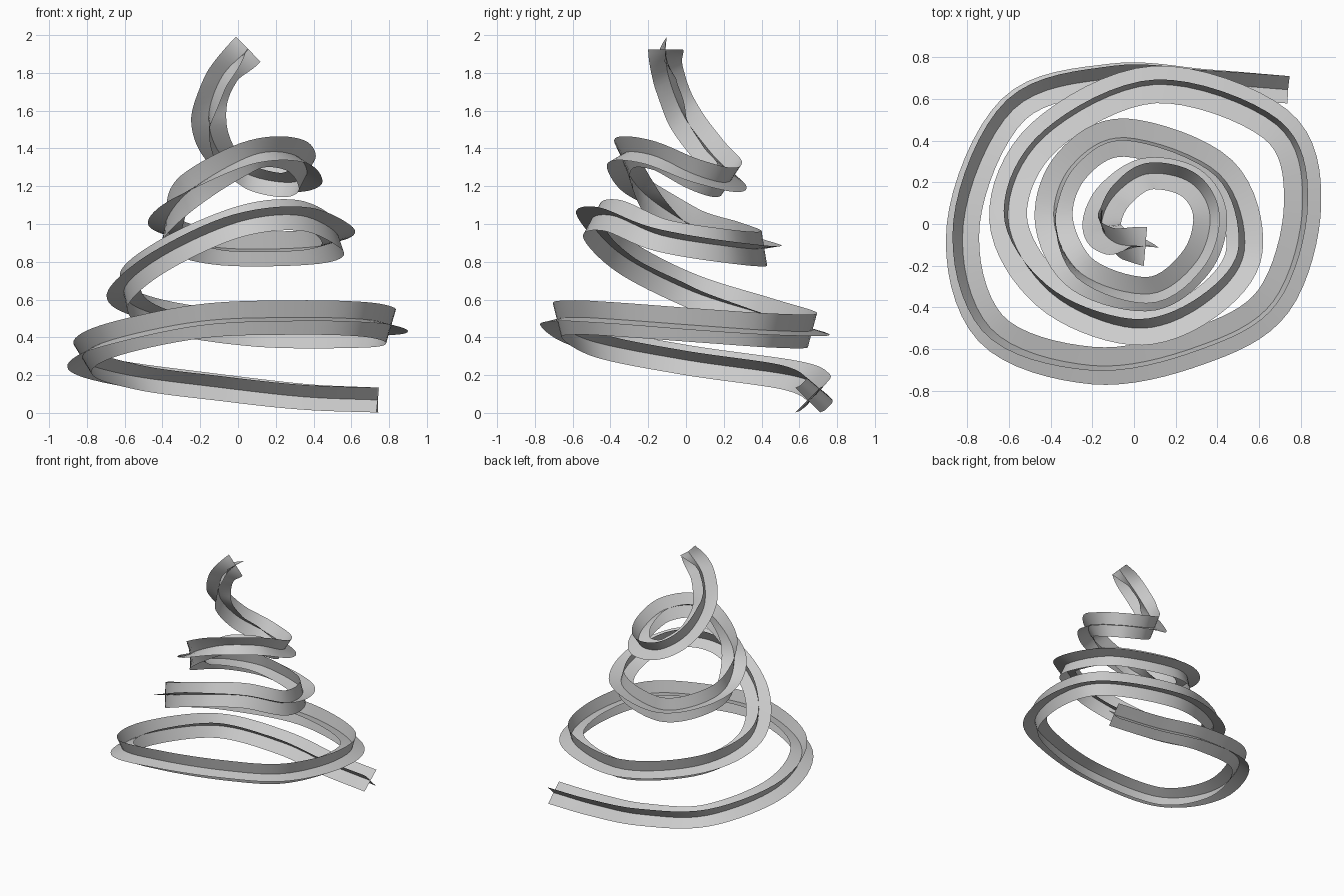
import bpy, math
from mathutils import Vector

if "Cube" in bpy.data.objects:
    bpy.data.objects.remove(bpy.data.objects["Cube"])

HALF = 0.093   # half width of each of the two crossed ribbons
STEPS = 8      # rings between path points

# Spiral path: x, y, z and outward lean of the upright ribbon (degrees)
PATH = [
    (.74, .645, .068, 45), (.35, .675, .085, 43), (-.1, .70, .135, 40), (-.58, .55, .20, 36),
    (-.82, 0, .28, 32), (-.69, -.5, .38, 24), (-.2, -.68, .485, 15), (.3, -.59, .505, 12),
    (.67, -.37, .495, 13), (.81, .1, .46, 16), (.68, .48, .435, 16), (.1, .67, .44, 15),
    (-.43, .42, .52, 15), (-.605, .03, .645, 12), (-.4, -.33, .83, -10), (0, -.50, 1.01, -28),
    (.33, -.39, 1.045, -27), (.53, -.13, .94, -20), (.41, .24, .88, -12), (-.04, .415, .87, -9),
    (-.3, .28, .92, -11), (-.385, .02, 1.0, -10), (-.25, -.24, 1.18, 15), (.08, -.335, 1.365, 28),
    (.30, -.18, 1.365, 28), (.365, .04, 1.265, 29), (.27, .2, 1.22, 33), (.06, .24, 1.26, 33),
    (-.10, .13, 1.38, 22), (-.155, -.01, 1.57, 2), (-.085, -.092, 1.78, -40), (.055, -.108, 1.925, -90),
]


def spline(points, steps):
    """Smooth curve through the points."""
    p = [Vector(q) for q in points]
    p = [2 * p[0] - p[1]] + p + [2 * p[-1] - p[-2]]
    out = []
    for i in range(1, len(p) - 2):
        a, b, c, d = p[i - 1:i + 3]
        for s in range(steps):
            t = s / steps
            out.append(0.5 * (2 * b + (c - a) * t + (2 * a - 5 * b + 4 * c - d) * t * t
                              + (3 * b - a - 3 * c + d) * t ** 3))
    return out + [p[-2]]


def ribbon(name, centres, leans):
    """Flat strip following the path, rolled around it by the lean angles."""
    verts, faces = [], []
    for i, c in enumerate(centres):
        tangent = (centres[min(i + 1, len(centres) - 1)] - centres[max(i - 1, 0)]).normalized()
        side = tangent.cross(Vector((0, 0, 1))).normalized()   # outward
        up = side.cross(tangent)
        arm = (up * math.cos(leans[i]) + side * math.sin(leans[i])) * HALF
        verts += [c + arm, c, c - arm]
        if i:
            a, b = 3 * (i - 1), 3 * i
            faces += [(a + k, a + k + 1, b + k + 1, b + k) for k in (0, 1)]
    mesh = bpy.data.meshes.new(name)
    mesh.from_pydata(verts, [], faces)
    mesh.shade_smooth()
    bpy.context.collection.objects.link(bpy.data.objects.new(name, mesh))


# Two ribbons crossing at right angles along the same spiral
samples = spline(PATH, STEPS)
centres = [s.to_3d() for s in samples]
leans = [math.radians(s[3]) for s in samples]
ribbon("upright_ribbon", centres, leans)
ribbon("level_ribbon", centres, [a + math.pi / 2 for a in leans])
